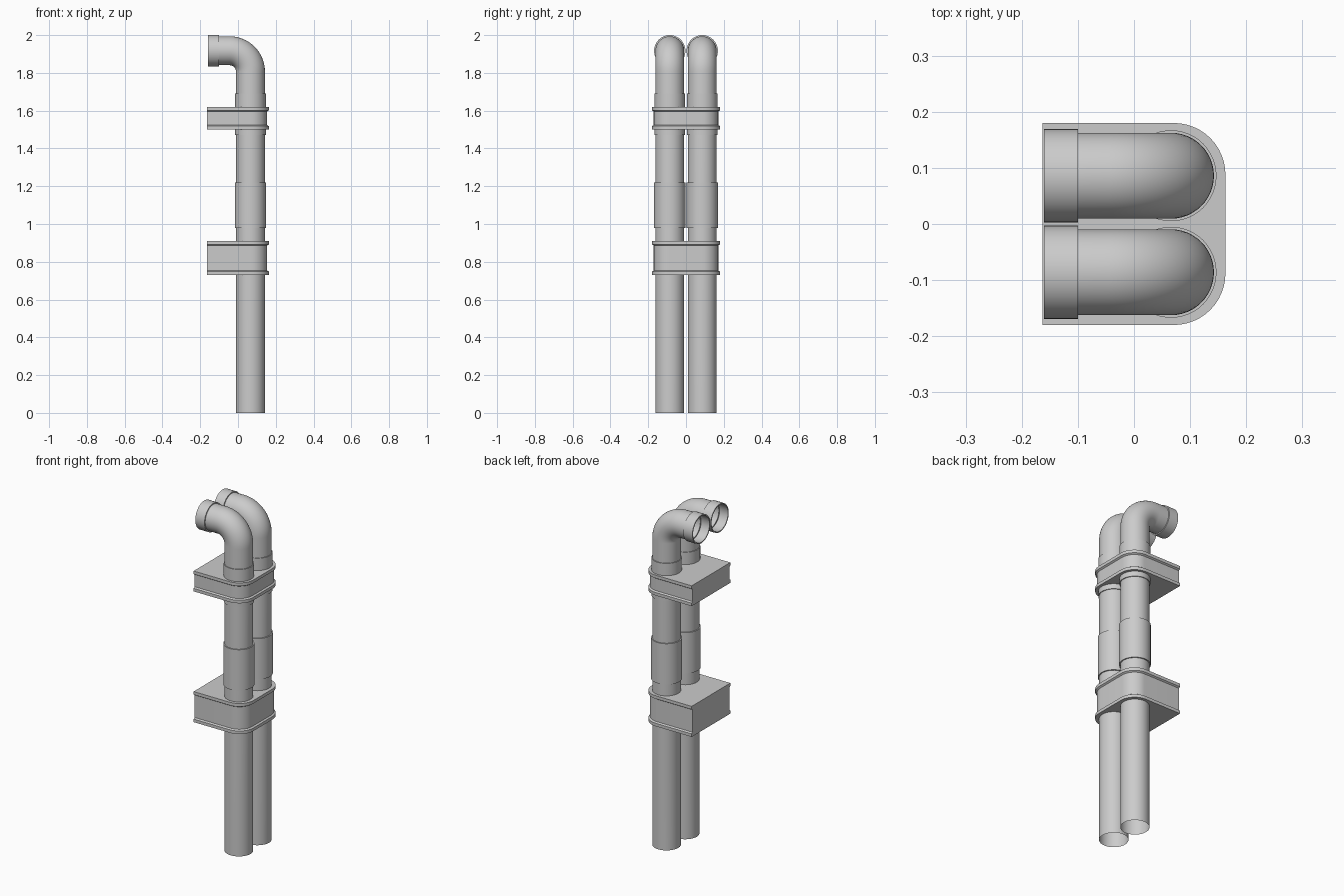
import bpy, bmesh, math

if "Cube" in bpy.data.objects:
    bpy.data.objects.remove(bpy.data.objects["Cube"])

PIPE_X, PIPE_Y, R = 0.066, 0.086, 0.0765
SLEEVE_R = 0.083
TOP_Z = 1.917          # axis height of the horizontal outlet
BEND = 0.11            # elbow centreline radius


def finish(name, bm):
    bmesh.ops.recalc_face_normals(bm, faces=bm.faces)
    mesh = bpy.data.meshes.new(name)
    bm.to_mesh(mesh)
    bm.free()
    ob = bpy.data.objects.new(name, mesh)
    bpy.context.collection.objects.link(ob)
    bpy.ops.object.select_all(action='DESELECT')
    ob.select_set(True)
    bpy.context.view_layer.objects.active = ob
    bpy.ops.object.shade_smooth_by_angle(angle=math.radians(35))
    return ob


def skin(bm, rings):
    """Bridge consecutive rings of vertices with quads."""
    rows = [[bm.verts.new(p) for p in ring] for ring in rings]
    n = len(rows[0])
    for a, b in zip(rows, rows[1:]):
        for i in range(n):
            j = (i + 1) % n
            bm.faces.new((a[i], a[j], b[j], b[i]))
    return rows


def tube(name, y, stations, sides=48):
    """Sweep circles: each station is (x, z, tilt from vertical, radius)."""
    rings = []
    for x, z, tilt, r in stations:
        ring = []
        for i in range(sides):
            a = 2 * math.pi * i / sides
            u = r * math.cos(a)
            ring.append((x + u * math.cos(tilt), y + r * math.sin(a),
                         z + u * math.sin(tilt)))
        rings.append(ring)
    bm = bmesh.new()
    skin(bm, rings)
    return finish(name, bm)


def sleeve(name, y, z0, z1, r=SLEEVE_R):
    return tube(name, y, [(PIPE_X, z, 0, rad) for z, rad in
                          ((z0, R - 0.002), (z0, r), (z1, r), (z1, R - 0.002))])


def outline(inset, z):
    """Bracket plan: flat against the wall, rounded at the front."""
    x0, x1, hy, rad = -0.163, 0.163 - inset, 0.18 - inset, 0.092 - inset
    pts = [(x0, -hy, z)]
    for sy, start in ((-1, -90), (1, 0)):
        for k in range(13):
            a = math.radians(start + 90 * k / 12)
            pts.append((x1 - rad + rad * math.cos(a),
                        sy * (hy - rad) + rad * math.sin(a), z))
    return pts + [(x0, hy, z)]


def bracket(name, z0, z1):
    lip, slope, inset = 0.018, 0.006, 0.009
    levels = [(0, z0), (0, z0 + lip), (inset, z0 + lip + slope),
              (inset, z1 - lip - slope), (0, z1 - lip), (0, z1)]
    bm = bmesh.new()
    rows = skin(bm, [outline(i, z) for i, z in levels])
    bm.faces.new(rows[0])
    bm.faces.new(rows[-1])
    return finish(name, bm)


for side, y in (("left", PIPE_Y), ("right", -PIPE_Y)):
    # Upright pipe, elbow and flared outlet with an open socket
    path = [(PIPE_X, 0, 0, R), (PIPE_X, TOP_Z - BEND, 0, R)]
    for k in range(1, 17):
        t = math.pi / 2 * k / 16
        path.append((PIPE_X - BEND * (1 - math.cos(t)),
                     TOP_Z - BEND + BEND * math.sin(t), t, R))
    for x, r in ((-0.10, R), (-0.10, SLEEVE_R), (-0.16, SLEEVE_R),
                 (-0.16, R), (-0.105, R), (-0.105, R - 0.004)):
        path.append((x, TOP_Z, math.pi / 2, r))
    tube("pipe_" + side, y, path)

    # Joint sleeves
    sleeve("middle_sleeve_" + side, y, 0.98, 1.22)
    sleeve("upper_sleeve_" + side, y, 1.47, 1.692, 0.081)

# Wall brackets holding both pipes
bracket("lower_bracket", 0.73, 0.91)
bracket("upper_bracket", 1.50, 1.62)
